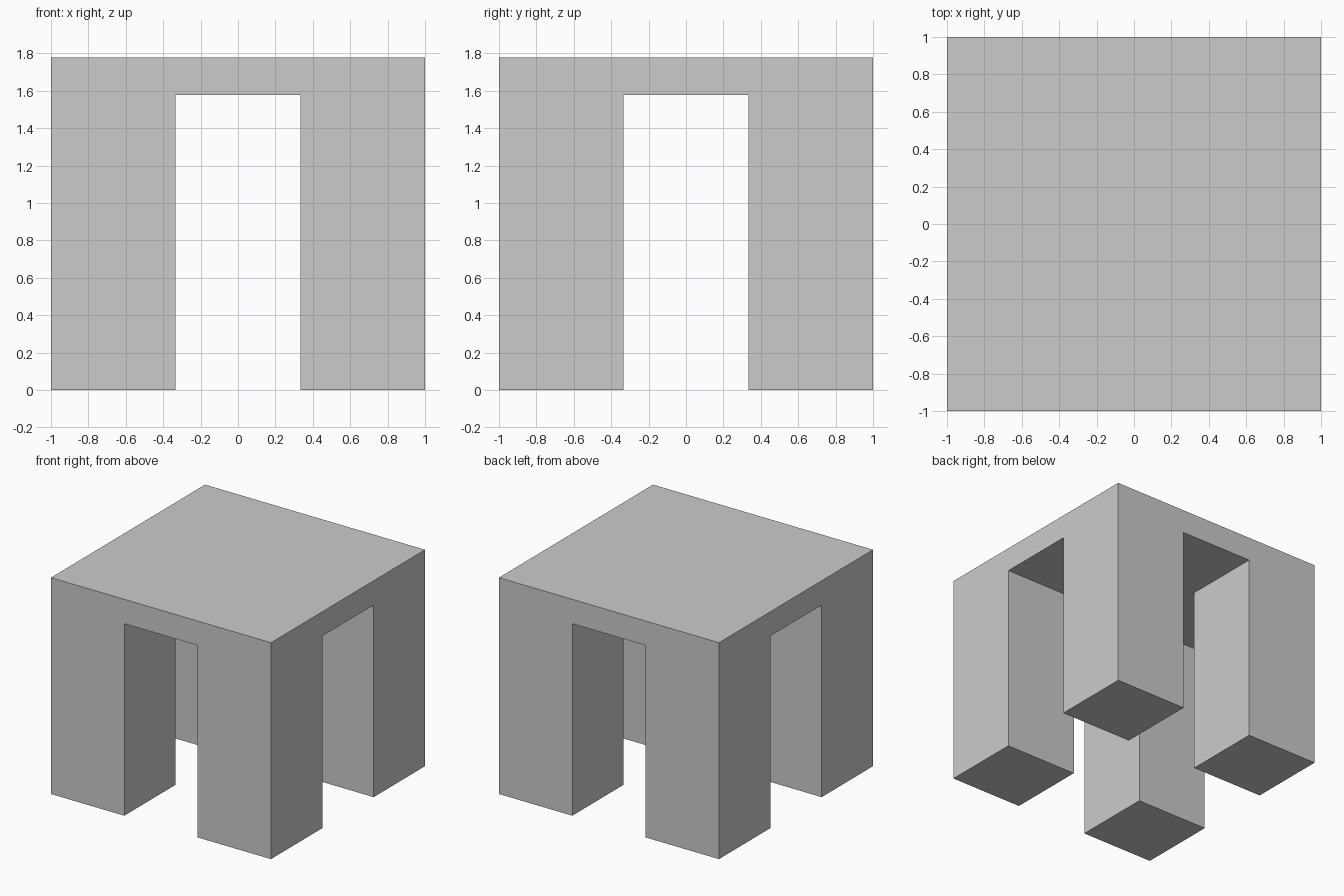
import bpy, bmesh

if "Cube" in bpy.data.objects:
    bpy.data.objects.remove(bpy.data.objects["Cube"])

LEG_HEIGHT = 1.578
TOP_THICKNESS = 0.20

bm = bmesh.new()

# Table top: 3x3 grid thickened into a slab
bmesh.ops.create_grid(bm, x_segments=3, y_segments=3, size=1.0)
bmesh.ops.translate(bm, vec=(0, 0, LEG_HEIGHT), verts=bm.verts[:])
ext = bmesh.ops.extrude_face_region(bm, geom=bm.faces[:], use_keep_orig=True)
upper = [g for g in ext["geom"] if isinstance(g, bmesh.types.BMVert)]
bmesh.ops.translate(bm, vec=(0, 0, TOP_THICKNESS), verts=upper)
bmesh.ops.recalc_face_normals(bm, faces=bm.faces[:])

# Legs: the four corner cells of the underside pulled down to the floor
corners = []
for f in bm.faces:
    c = f.calc_center_median()
    if f.normal.z < -0.9 and abs(c.x) > 0.5 and abs(c.y) > 0.5:
        corners.append(f)
feet = bmesh.ops.extrude_discrete_faces(bm, faces=corners)["faces"]
for f in feet:
    bmesh.ops.translate(bm, vec=(0, 0, -LEG_HEIGHT), verts=f.verts[:])
bmesh.ops.recalc_face_normals(bm, faces=bm.faces[:])

mesh = bpy.data.meshes.new("table")
bm.to_mesh(mesh)
bm.free()
table = bpy.data.objects.new("table", mesh)
bpy.context.collection.objects.link(table)
